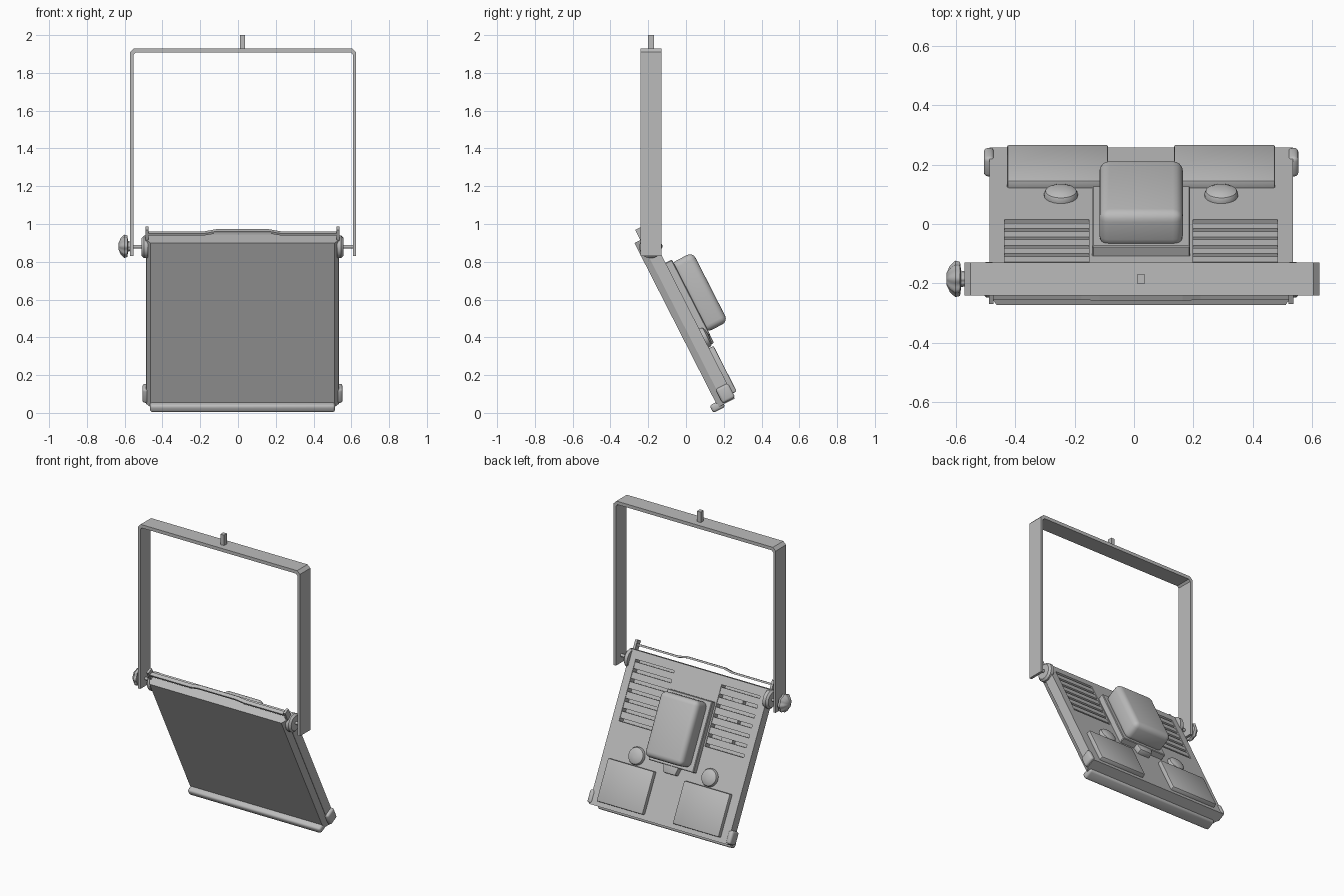
import bpy, bmesh, math
from mathutils import Matrix

cube = bpy.data.objects.get("Cube")
if cube:
    bpy.data.objects.remove(cube, do_unlink=True)

CX = 0.024  # middle of the lamp
TILT = Matrix.Translation((CX, 0, 0)) @ Matrix.Rotation(math.radians(27), 4, 'X')
UPRIGHT = Matrix.Identity(4)

grey = bpy.data.materials.new("neutral_grey")
grey.use_nodes = True
colour = (0.5, 0.5, 0.5, 1)
grey.diffuse_color = colour
grey.node_tree.nodes["Principled BSDF"].inputs["Base Color"].default_value = colour


def finish(name, bm, frame=TILT, bevel=0, segments=3, smooth=False):
    bmesh.ops.recalc_face_normals(bm, faces=bm.faces)
    if bevel:
        bmesh.ops.bevel(bm, geom=bm.edges[:], offset=bevel, segments=segments,
                        profile=0.5, affect='EDGES', clamp_overlap=True)
    mesh = bpy.data.meshes.new(name)
    bm.to_mesh(mesh)
    bm.free()
    mesh.materials.append(grey)
    obj = bpy.data.objects.new(name, mesh)
    obj.matrix_world = frame
    bpy.context.collection.objects.link(obj)
    if smooth:
        bpy.ops.object.select_all(action='DESELECT')
        obj.select_set(True)
        bpy.context.view_layer.objects.active = obj
        bpy.ops.object.shade_smooth_by_angle(angle=math.radians(35))
    return obj


def box(name, x, y, z, frame=TILT, **kw):
    """Box from three (low, high) ranges."""
    bm = bmesh.new()
    bmesh.ops.create_cube(bm, size=1)
    for v in bm.verts:
        v.co = [lo + (c + 0.5) * (hi - lo) for c, (lo, hi) in zip(v.co, (x, y, z))]
    return finish(name, bm, frame, **kw)


def prism(name, points, axis, lo, hi, frame=TILT, **kw):
    """Outline extruded along one axis; points fill the other two in order."""
    bm = bmesh.new()
    verts = []
    for p in points:
        co = list(p)
        co.insert(axis, lo)
        verts.append(bm.verts.new(co))
    face = bm.faces.new(verts)
    new = bmesh.ops.extrude_face_region(bm, geom=[face])["geom"]
    for v in new:
        if isinstance(v, bmesh.types.BMVert):
            v.co[axis] += hi - lo
    return finish(name, bm, frame, **kw)


def lathe(name, profile, place, frame=TILT, sides=24, lobes=0):
    """Solid turned around local z, from (radius, height) pairs."""
    bm = bmesh.new()
    rings = []
    for r, h in profile:
        ring = []
        for i in range(sides):
            a = 2 * math.pi * i / sides
            rr = r * (1 + lobes * math.cos(8 * a))
            ring.append(bm.verts.new((rr * math.cos(a), rr * math.sin(a), h)))
        rings.append(ring)
    for a, b in zip(rings, rings[1:]):
        for i in range(sides):
            j = (i + 1) % sides
            bm.faces.new((a[i], a[j], b[j], b[i]))
    bm.faces.new(rings[0])
    bm.faces.new(rings[-1])
    return finish(name, bm, frame @ place, smooth=True)


# Front slab with slanting sides, and the lower lip
prism("front_slab", [(-.487, .165), (.487, .165), (.511, .205), (-.511, .205)],
      2, -.05, .925)
box("lower_lip", (-.49, .49), (.128, .2), (-.066, -.022), bevel=.014, smooth=True)

# Rear casing with two vent recesses
casing = box("rear_casing", (-.511, .511), (.2, .264), (-.05, .925))
for s in (-1, 1):
    cutter = box("vent_cutter", sorted((s * .175, s * .46)), (.215, .3), (.483, .87))
    cutter.hide_render = True
    cutter.hide_viewport = True
    cut = casing.modifiers.new("vent", 'BOOLEAN')
    cut.operation = 'DIFFERENCE'
    cut.solver = 'EXACT'
    cut.object = cutter

for s, side in ((-1, "right"), (1, "left")):
    def span(a, b):
        return sorted((s * a, s * b))

    # Vent slats
    for i in range(6):
        z = .503 + i * .062
        box(f"{side}_vent_slat", span(.173, .462), (.232, .26), (z, z + .042))
    # Raised lower cover and rear dial
    box(f"{side}_lower_cover", span(.111, .451), (.25, .291), (-.02, .25),
        bevel=.006, segments=2, smooth=True)
    lathe(f"{side}_rear_dial",
          [(.056, 0), (.057, .014), (.052, .025), (.036, .033), (.012, .036)],
          Matrix.Translation((s * .27, .258, .31)) @ Matrix.Rotation(-math.pi / 2, 4, 'X'))
    # Corner clips, hinge hub and ear
    box(f"{side}_bottom_clip", span(.495, .53), (.195, .27), (-.045, .04),
        bevel=.014, smooth=True)
    lathe(f"{side}_hinge_hub", [(.06, 0), (.06, .022), (.048, .034)],
          Matrix.Translation((s * .5, .232, .868)) @ Matrix.Rotation(s * math.pi / 2, 4, 'Y'))
    box(f"{side}_ear", span(.497, .513), (.2, .24), (.86, .985))
    # Axle to the bracket
    lathe(f"{side}_axle", [(.01, 0), (.01, .09)],
          Matrix.Translation((CX + s * .51, -.185, .88))
          @ Matrix.Rotation(s * math.pi / 2, 4, 'Y'), UPRIGHT, sides=12)

# Parts inside the right vent
for z in (.545, .67, .79):
    box("vent_inner_block", (-.345, -.265), (.21, .25), (z, z + .035))

# Thin top bar with a raised middle
rise = [(-.497, 0), (-.2, 0), (-.14, .012), (.14, .012), (.2, 0), (.497, 0)]
prism("top_bar", [(x, .95 + r) for x, r in rise]
      + [(x, .962 + r) for x, r in reversed(rise)], 1, .205, .23)

# Driver housing on the back
box("housing_base", (-.165, .165), (.25, .302), (.31, .757), bevel=.004, segments=1)
box("driver_housing", (-.141, .141), (.285, .418), (.33, .742),
    bevel=.034, segments=4, smooth=True)
prism("housing_foot", [(-.07, .36), (.07, .36), (.045, .262), (-.045, .262)],
      1, .255, .3, bevel=.008, segments=2, smooth=True)

# Hanging bracket: chamfered U strip
def half_loop(w, top, c):
    return [(w, .83), (w, top - c), (w - c, top)]

outer, inner = half_loop(.598, 1.93, .02), half_loop(.581, 1.908, .012)
outline = outer + [(-x, z) for x, z in reversed(outer)]
outline += [(-x, z) for x, z in inner] + list(reversed(inner))
prism("hanging_bracket", outline, 1, -.24, -.13,
      Matrix.Translation((.027, 0, 0)))
box("top_pin", (.01, .037), (-.2, -.17), (1.92, 2), UPRIGHT)

# Lobed tightening knob on the right
lathe("tightening_knob",
      [(.024, 0), (.026, .012), (.054, .016), (.058, .032), (.042, .05), (.018, .062)],
      Matrix.Translation((-.57, -.185, .882)) @ Matrix.Rotation(-math.pi / 2, 4, 'Y'),
      UPRIGHT, sides=48, lobes=.06)
